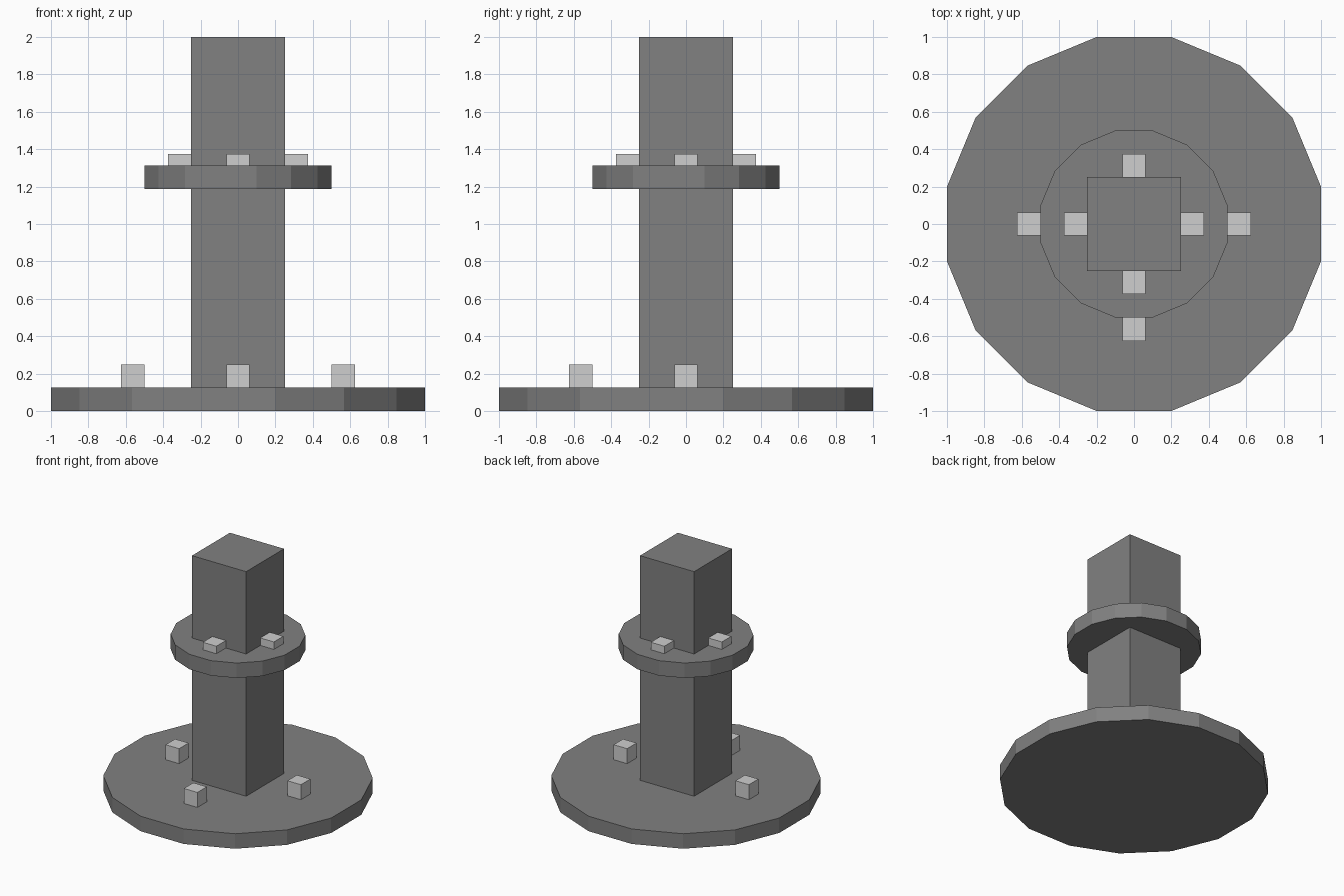
import bpy
import math

cube = bpy.data.objects.get("Cube")
if cube:
    bpy.data.objects.remove(cube, do_unlink=True)


def make_material(name, value):
    mat = bpy.data.materials.new(name)
    mat.use_nodes = True
    colour = (value, value, value, 1.0)
    mat.diffuse_color = colour
    mat.node_tree.nodes["Principled BSDF"].inputs["Base Color"].default_value = colour
    return mat


DARK = make_material("dark grey", 0.22)
LIGHT = make_material("light grey", 0.62)


def finish(name, mat):
    obj = bpy.context.object
    obj.name = obj.data.name = name
    obj.data.materials.append(mat)
    return obj


def disc(name, apothem, z0, z1):
    """Sixteen-sided disc with flat sides facing the axes."""
    step = math.pi / 16
    bpy.ops.mesh.primitive_cylinder_add(
        vertices=16, radius=apothem / math.cos(step), depth=z1 - z0,
        location=(0, 0, (z0 + z1) / 2), rotation=(0, 0, step))
    return finish(name, DARK)


def box(name, centre, size, mat):
    bpy.ops.mesh.primitive_cube_add(size=1, location=centre)
    bpy.context.object.scale = size
    bpy.ops.object.transform_apply(location=False, rotation=False, scale=True)
    return finish(name, mat)


# Base, square column and collar
disc("base", 1.0, 0.0, 0.125)
box("column", (0, 0, 1.0625), (0.5, 0.5, 1.875), DARK)
disc("collar", 0.5, 1.1875, 1.3125)

# Small blocks: four on the collar, three on the base (none at the back)
SIDES = {"front": (0, -1), "left": (1, 0), "right": (-1, 0), "back": (0, 1)}
for side, (dx, dy) in SIDES.items():
    box(f"collar_block_{side}", (dx * 0.3125, dy * 0.3125, 1.34375),
        (0.125, 0.125, 0.0625), LIGHT)
    if side != "back":
        box(f"base_block_{side}", (dx * 0.5625, dy * 0.5625, 0.1875),
            (0.125, 0.125, 0.125), LIGHT)
